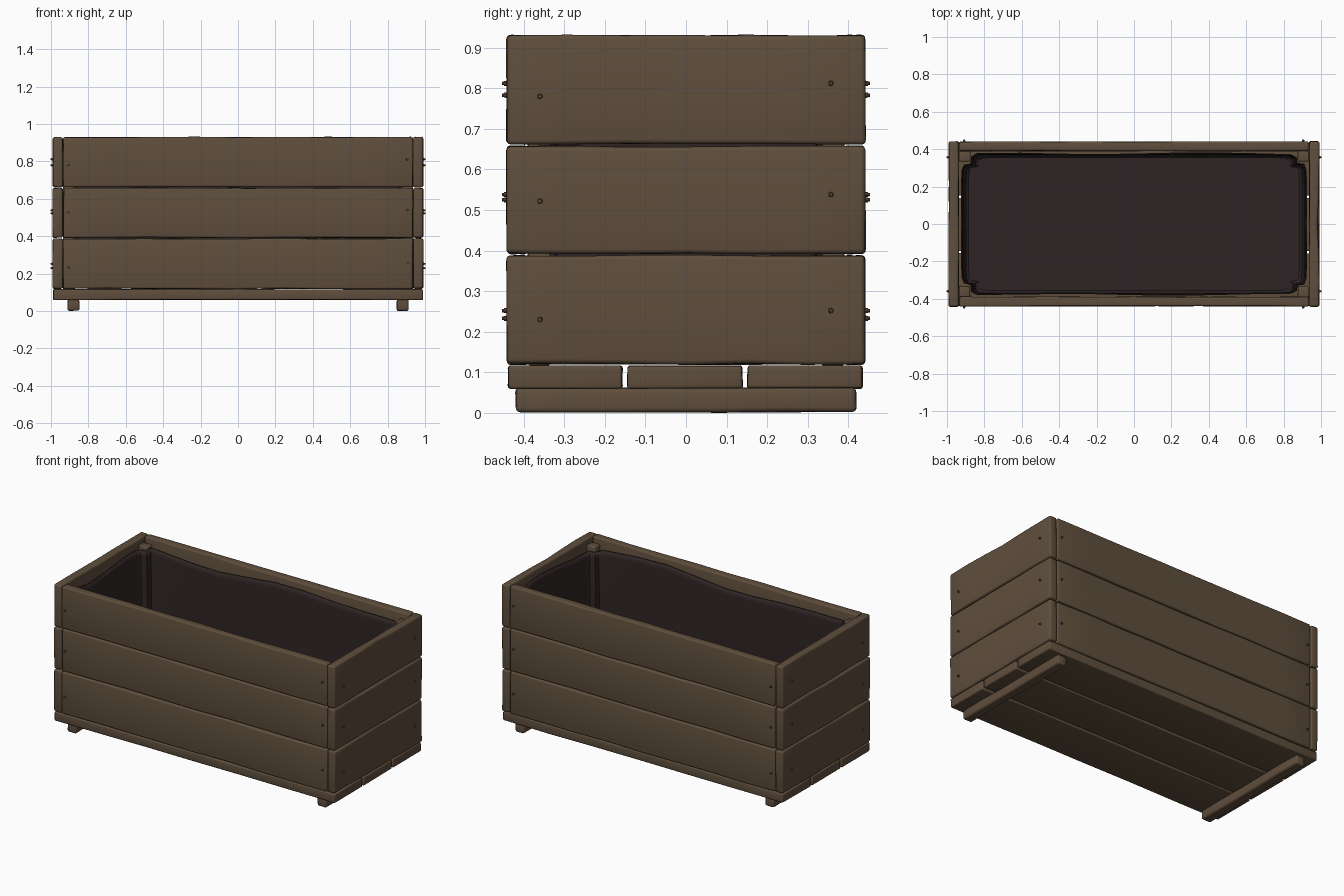
import bpy, bmesh, math, random
from mathutils import Vector, Matrix

if "Cube" in bpy.data.objects:
    bpy.data.objects.remove(bpy.data.objects["Cube"])

random.seed(4)


def material(name, rgb):
    m = bpy.data.materials.new(name)
    m.diffuse_color = (*rgb, 1)
    m.use_nodes = True
    m.node_tree.nodes["Principled BSDF"].inputs["Base Color"].default_value = m.diffuse_color
    return m


WOOD = material("brown_wood", (0.115, 0.077, 0.046))
LINER = material("dark_liner", (0.028, 0.018, 0.018))


def finish(name, bm, mat):
    bmesh.ops.recalc_face_normals(bm, faces=bm.faces[:])
    me = bpy.data.meshes.new(name)
    bm.to_mesh(me)
    bm.free()
    me.materials.append(mat)
    ob = bpy.data.objects.new(name, me)
    bpy.context.collection.objects.link(ob)
    return ob


def timber(name, lo, hi, bevel=0.01, cuts=6, wobble=0.0025, dent=None):
    """Worn, round-edged timber between two corners, slightly uneven along its length."""
    lo, hi = Vector(lo), Vector(hi)
    size = hi - lo
    bm = bmesh.new()
    bmesh.ops.create_cube(bm, size=1)
    bmesh.ops.transform(bm, verts=bm.verts[:], matrix=Matrix.Translation((lo + hi) / 2)
                        @ Matrix.Diagonal((*size, 1)))
    axis = max(range(3), key=lambda i: size[i])
    normal = Vector([float(i == axis) for i in range(3)])
    for i in range(1, cuts):
        bmesh.ops.bisect_plane(bm, geom=bm.verts[:] + bm.edges[:] + bm.faces[:],
                               plane_co=lo + size * (i / cuts), plane_no=normal)
    for v in bm.verts:
        for i in range(3):
            v.co[i] += random.uniform(-wobble, wobble)
        if dent:
            dent(v)
    edges = [e for e in bm.edges if e.calc_face_angle(0) > math.radians(35)]
    bmesh.ops.bevel(bm, geom=edges, offset=bevel, segments=3, profile=0.5,
                    affect='EDGES', clamp_overlap=True)
    return finish(name, bm, WOOD)


def top_chip(v):
    # worn notch in the outer upper edge
    if abs(v.co.y) < 0.03 and v.co.z > 0.85 and v.co.x > 0.97:
        v.co.x -= 0.012


def screw(name, loc, axis):
    """Small round screw head with a thin collar, pointing outward along axis."""
    bm = bmesh.new()
    for radius, depth, offset in ((0.0075, 0.014, 0.0), (0.005, 0.02, 0.002)):
        bmesh.ops.create_cone(bm, cap_ends=True, segments=10, radius1=radius,
                              radius2=radius * 0.8, depth=depth,
                              matrix=Matrix.Translation((0, 0, offset)))
    rot = Vector(axis).to_track_quat('Z', 'Y').to_matrix().to_4x4()
    bmesh.ops.transform(bm, verts=bm.verts[:], matrix=Matrix.Translation(loc) @ rot)
    finish(name, bm, WOOD)


# Wall boards: three courses around the box
courses = [(0.12, 0.387), (0.393, 0.657), (0.663, 0.93)]
for n, (z0, z1) in enumerate(courses, 1):
    for s, label in ((-1, "front"), (1, "back")):
        y = sorted((s * 0.39, s * 0.44))
        timber(f"{label}_board_{n}", (-0.933, y[0], z0), (0.933, y[1], z1), 0.009, 8)
    for s, label in ((-1, "left"), (1, "right")):
        x = sorted((s * 0.937, s * 0.99))
        timber(f"{label}_end_board_{n}", (x[0], -0.442, z0), (x[1], 0.442, z1), 0.011, 6,
               dent=top_chip if n == 3 and s == 1 else None)

# Floor boards and the two runners under them
for n, (y0, y1) in enumerate([(-0.438, -0.157), (-0.144, 0.139), (0.152, 0.435)], 1):
    timber(f"floor_board_{n}", (-0.988, y0, 0.06), (0.988, y1, 0.116), 0.007, 6, 0.0015)
for s, label in ((-1, "left"), (1, "right")):
    timber(f"{label}_runner", (s * 0.88 - 0.031, -0.42, 0.002),
           (s * 0.88 + 0.031, 0.42, 0.062), 0.011, 5, 0.002)

# Corner posts inside the box
for sx in (-1, 1):
    for sy in (-1, 1):
        timber("corner_post", (sx * 0.906 - 0.03, sy * 0.362 - 0.028, 0.117),
               (sx * 0.906 + 0.03, sy * 0.362 + 0.028, 0.895), 0.007, 2, 0.0015)

# Screws, staggered in height
for n, (za, zb) in enumerate([(0.23, 0.252), (0.522, 0.538), (0.78, 0.812)], 1):
    for s in (-1, 1):
        screw("end_screw", (s * 0.99, -0.36, za), (s, 0, 0))
        screw("end_screw", (s * 0.99, 0.357, zb), (s, 0, 0))
        screw("side_screw", (-0.908, s * 0.441, za + 0.003), (0, s, 0))
        screw("side_screw", (0.905, s * 0.441, zb), (0, s, 0))


def liner_outline():
    """Plan of the liner: a rectangle that steps in around the four posts."""
    quarter = [(0.922, 0.0), (0.922, 0.17), (0.92, 0.29), (0.908, 0.322), (0.872, 0.328),
               (0.868, 0.362), (0.84, 0.378), (0.6, 0.38), (0.4, 0.38), (0.2, 0.38)]
    q2 = [(-x, y) for x, y in reversed(quarter)]
    half = quarter + [(0.0, 0.38)] + q2
    return half + [(-x, -y) for x, y in half[1:-1]]


# Soft liner: sagging top hem, slightly tapered walls, rounded bottom
bm = bmesh.new()
outline = liner_outline()
rings = []
for z, k in ((0.875, 1.0), (0.84, 0.994), (0.6, 0.985), (0.3, 0.98), (0.17, 0.975), (0.14, 0.965),
             (0.128, 0.94)):
    ring = []
    for i, (x, y) in enumerate(outline):
        t = i / len(outline) * math.tau
        top = max(0, (z - 0.3) / 0.575)
        sag = 0.014 * math.sin(5 * t + 1) + 0.01 * math.sin(9 * t)
        fold = 1 - 0.012 * top * (1 + math.sin(7 * t + 2))
        inset = 1 - k
        ring.append(bm.verts.new((x - math.copysign(inset * 0.6, x) * (abs(x) > 0.7),
                                  y * (k if abs(y) > 0.3 else 1) * fold,
                                  z + sag * (z > 0.8))))
    rings.append(ring)
for a, b in zip(rings, rings[1:]):
    for i in range(len(a)):
        j = (i + 1) % len(a)
        bm.faces.new((a[i], a[j], b[j], b[i]))
bm.faces.new(rings[-1])
liner = finish("liner", bm, LINER)
shell = liner.modifiers.new("thickness", 'SOLIDIFY')
shell.thickness = 0.006
shell.offset = 0

# Smooth shading with crisp edges
bpy.ops.object.select_all(action='SELECT')
bpy.context.view_layer.objects.active = liner
bpy.ops.object.shade_smooth_by_angle(angle=math.radians(35))
